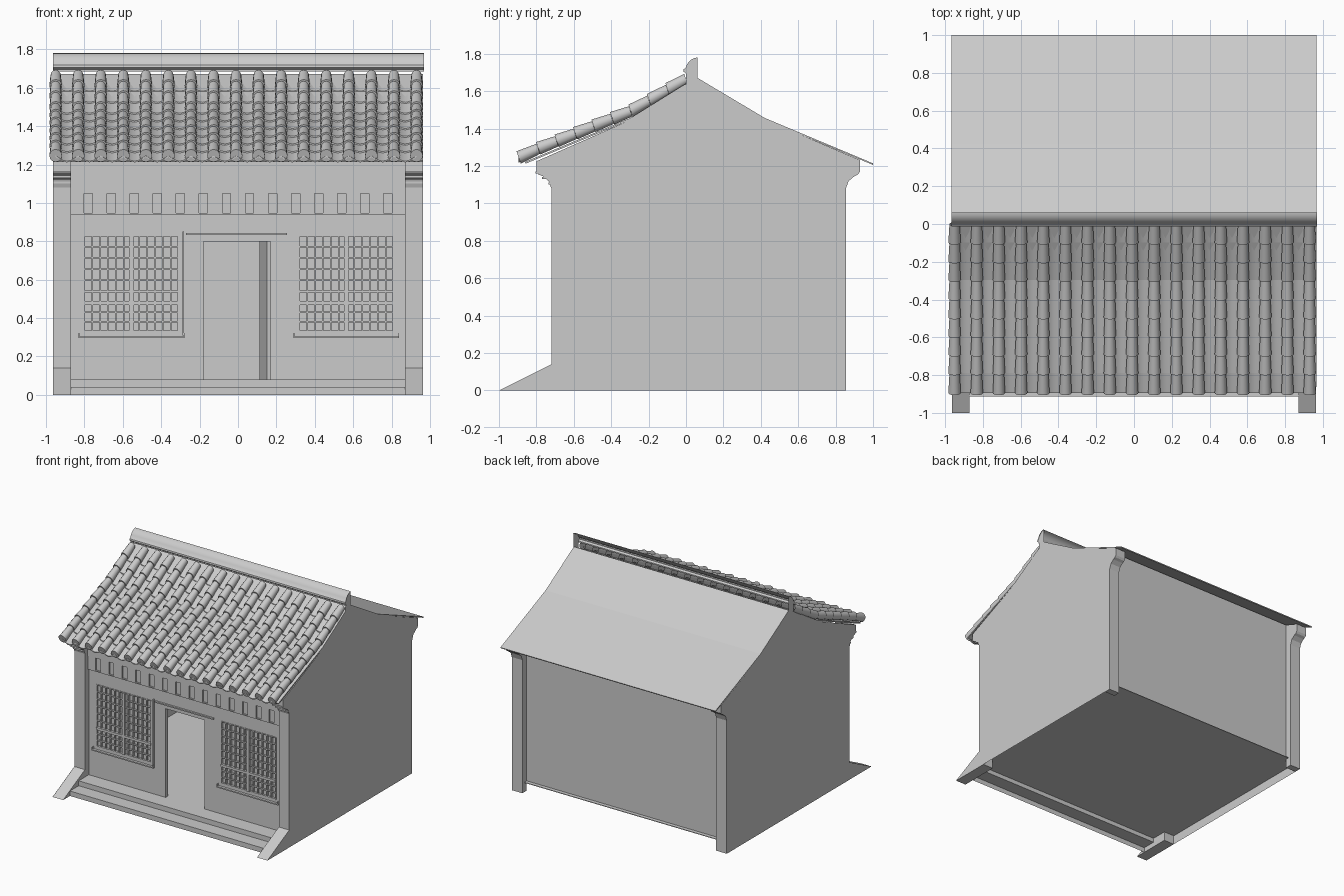
import bpy, bmesh, math
from mathutils import Vector

cube = bpy.data.objects.get("Cube")
if cube:
    bpy.data.objects.remove(cube, do_unlink=True)

grey = bpy.data.materials.new("plain_grey")
grey.use_nodes = True
colour = (0.6, 0.6, 0.6, 1)
grey.diffuse_color = colour
grey.node_tree.nodes["Principled BSDF"].inputs["Base Color"].default_value = colour

HALF = 0.965      # outer face of the gables
INNER = 0.87      # inner face of the piers
WALL_Y = -0.67    # front wall plane
BACK_Y = 0.80     # back wall plane
FLOOR = 0.08


def finish(name, bm, smooth=False, normals=True):
    bmesh.ops.remove_doubles(bm, verts=bm.verts, dist=1e-5)
    if normals:
        bmesh.ops.recalc_face_normals(bm, faces=bm.faces)
    mesh = bpy.data.meshes.new(name)
    bm.to_mesh(mesh)
    bm.free()
    mesh.materials.append(grey)
    ob = bpy.data.objects.new(name, mesh)
    bpy.context.collection.objects.link(ob)
    if smooth:
        bpy.ops.object.select_all(action='DESELECT')
        ob.select_set(True)
        bpy.context.view_layer.objects.active = ob
        bpy.ops.object.shade_smooth_by_angle(angle=math.radians(40))
    return ob


def add_box(bm, x0, x1, y0, y1, z0, z1):
    vs = bmesh.ops.create_cube(bm, size=1)["verts"]
    for v in vs:
        v.co = Vector((x0 if v.co.x < 0 else x1, y0 if v.co.y < 0 else y1,
                       z0 if v.co.z < 0 else z1))


def box(name, *bounds):
    bm = bmesh.new()
    add_box(bm, *bounds)
    return finish(name, bm)


def prism(name, outline, x0, x1):
    """Closed (y, z) outline extruded along x."""
    bm = bmesh.new()
    face = bm.faces.new([bm.verts.new((x0, y, z)) for y, z in outline])
    if x1 != x0:
        new = bmesh.ops.extrude_face_region(bm, geom=[face])["geom"]
        moved = [g for g in new if isinstance(g, bmesh.types.BMVert)]
        bmesh.ops.translate(bm, verts=moved, vec=(x1 - x0, 0, 0))
    return finish(name, bm)


def strip(name, path, x0, x1, thickness=0.0, smooth=False):
    """Open (y, z) path swept along x."""
    bm = bmesh.new()
    pairs = [(bm.verts.new((x0, y, z)), bm.verts.new((x1, y, z))) for y, z in path]
    for a, b in zip(pairs, pairs[1:]):
        bm.faces.new((a[0], a[1], b[1], b[0]))
    ob = finish(name, bm, smooth, normals=False)
    if thickness:
        mod = ob.modifiers.new("thickness", 'SOLIDIFY')
        mod.thickness = thickness
        mod.offset = 0
    return ob


# Gable walls with corbelled front and back piers
front_corbel = [(-0.72, 1.08), (-0.735, 1.12), (-0.765, 1.145), (-0.79, 1.155),
                (-0.80, 1.17), (-0.80, 1.225)]
back_corbel = [(0.855, 1.08), (0.87, 1.12), (0.9, 1.145), (0.92, 1.155),
               (0.93, 1.17), (0.93, 1.232)]
buttress = [(-1, 0), (-0.72, 0.14)]
gable = (buttress + front_corbel + [(-0.29, 1.45), (0, 1.63), (0.06, 1.665), (0.42, 1.45)]
         + back_corbel[::-1] + [(0.855, 0)])
front_pier = buttress + front_corbel + [(WALL_Y, 1.28), (WALL_Y, 0)]
back_pier = back_corbel + [(BACK_Y, 1.28), (BACK_Y, 0), (0.855, 0)]
for side, s in (("left", 1), ("right", -1)):
    prism(side + "_gable_wall", gable, s * HALF, s * HALF)
    prism(side + "_front_pier", front_pier, s * INNER, s * (HALF - 0.001))
    prism(side + "_back_pier", back_pier, s * INNER, s * (HALF - 0.001))
    # Moulding bands on the front corbel
    for k, z in enumerate((1.1, 1.13, 1.16)):
        y = -0.735 - 0.035 * k
        box(side + "_corbel_band", *sorted((s * INNER, s * HALF)), y, WALL_Y, z, z + 0.012)

# Floor, back wall and front steps
box("floor", -HALF, HALF, -0.8, 0.83, FLOOR - 0.005, FLOOR)
box("back_wall", -INNER, INNER, BACK_Y - 0.02, BACK_Y, FLOOR, 1.28)
strip("front_steps", [(-0.912, 0), (-0.912, 0.04), (-0.8, 0.04), (-0.8, FLOOR)], -INNER, INNER)

# Front wall with openings for the door and both windows
DOOR = (-0.18, 0.19, FLOOR, 0.80)
WINDOWS = {"right": (-0.80, -0.31, 0.33, 0.83), "left": (0.32, 0.81, 0.33, 0.83)}
holes = [DOOR] + list(WINDOWS.values())
xs = sorted({-INNER, INNER} | {h[i] for h in holes for i in (0, 1)})
zs = sorted({FLOOR, 1.26} | {h[i] for h in holes for i in (2, 3)})
bm = bmesh.new()
for x0, x1 in zip(xs, xs[1:]):
    for z0, z1 in zip(zs, zs[1:]):
        cx, cz = (x0 + x1) / 2, (z0 + z1) / 2
        if any(h[0] < cx < h[1] and h[2] < cz < h[3] for h in holes):
            continue
        bm.faces.new([bm.verts.new((x, WALL_Y, z))
                      for x, z in ((x0, z0), (x1, z0), (x1, z1), (x0, z1))])
wall = finish("front_wall", bm, normals=False)
thick = wall.modifiers.new("thickness", 'SOLIDIFY')
thick.thickness = 0.03
thick.offset = -1

# Lattice windows
BAR = 0.004
for side, (x0, x1, z0, z1) in WINDOWS.items():
    bm = bmesh.new()
    mid, rail = (x0 + x1) / 2, z0 + 0.15
    front, rear = WALL_Y - 0.004, WALL_Y + 0.012
    for i in range(13):
        x = x0 + (x1 - x0) * i / 12
        add_box(bm, x - BAR, x + BAR, front, rear, z0, z1)
    for low, high, rows in ((z0, rail, 3), (rail, z1, 6)):
        for i in range(rows + 1):
            z = low + (high - low) * i / rows
            add_box(bm, x0, x1, front, rear, z - BAR, z + BAR)
    add_box(bm, mid - 0.012, mid + 0.012, front - 0.006, rear, z0, z1)
    add_box(bm, x0, x1, front - 0.006, rear, rail - 0.012, rail + 0.008)
    finish(side + "_window_lattice", bm)
    box(side + "_window_backing", x0, x1, WALL_Y + 0.02, WALL_Y + 0.028, z0, z1)
    box(side + "_window_sill", x0 - 0.03, x1 + 0.03, WALL_Y - 0.02, WALL_Y, 0.295, 0.305)
    for x in (x0 - 0.03, x1 + 0.025):
        box(side + "_sill_end", x, x + 0.005, WALL_Y - 0.02, WALL_Y, 0.3, 0.322)
box("window_side_trim", -0.288, -0.282, WALL_Y - 0.015, WALL_Y, 0.31, 0.85)

# Door: right jamb, lintel lip and a leaf swung inwards
box("door_jamb", 0.17, 0.19, WALL_Y, WALL_Y + 0.05, FLOOR, 0.80)
box("door_lintel", -0.27, 0.255, WALL_Y - 0.015, WALL_Y, 0.832, 0.842)
leaf = box("door_leaf", -0.02, 0, 0, 0.2, FLOOR, 0.80)
leaf.location = (0.17, WALL_Y + 0.04, 0)
leaf.rotation_euler.z = math.radians(11)

# Frieze of raised panels between rails, with beams under the eave
box("eave_beam", -INNER, INNER, WALL_Y - 0.02, WALL_Y, 1.12, 1.25)
box("frieze_top_rail", -INNER, INNER, WALL_Y - 0.014, WALL_Y, 1.05, 1.12)
box("frieze_bottom_rail", -INNER, INNER, WALL_Y - 0.012, WALL_Y, 0.94, 0.948)
bm = bmesh.new()
for i in range(-7, 8):
    x = i * 0.12
    add_box(bm, max(x - 0.038, -INNER), min(x + 0.038, INNER),
            WALL_Y - 0.012, WALL_Y, 0.945, 1.05)
finish("frieze_panels", bm)

# Roof boards
strip("back_roof", [(0, 1.632), (0.06, 1.668), (0.42, 1.453), (1.0, 1.21)], -HALF, HALF, 0.008)
strip("front_roof_board", [(0, 1.635), (-0.29, 1.455), (-0.86, 1.217)], -HALF, HALF, 0.01)

# Ridge cap, open to the back, closed at its ends
ridge = [(0.062, 1.78), (0.045, 1.778), (0.022, 1.765), (0.006, 1.745), (-0.002, 1.725),
         (-0.012, 1.718), (-0.014, 1.705), (0, 1.695), (0, 1.685)]
strip("ridge_cap", ridge, -HALF, HALF + 0.005, smooth=True)
for s in (-1, 1):
    prism("ridge_end", ridge + [(0, 1.632), (0.062, 1.667)], s * HALF, s * HALF)

# Overlapping roof tiles: round cover tiles and hollow pan tiles
TILE_LINE = [(0, 1.665), (-0.29, 1.495), (-0.79, 1.292), (-0.895, 1.243)]
PITCH, ROWS, SIDES = 0.1175, 9, 12


def line_z(y):
    for (ya, za), (yb, zb) in zip(TILE_LINE, TILE_LINE[1:]):
        if y >= yb - 1e-6:
            return za + (zb - za) * (y - ya) / (yb - ya)


def sweep(bm, rings, closed):
    rings = [[bm.verts.new(p) for p in ring] for ring in rings]
    n = len(rings[0])
    for a, b in zip(rings, rings[1:]):
        for i in range(n if closed else n - 1):
            j = (i + 1) % n
            bm.faces.new((a[i], a[j], b[j], b[i]))
    return rings


covers, pans = bmesh.new(), bmesh.new()
row_y = [-0.79 * i / (ROWS - 1) for i in range(ROWS)] + [-0.895]
angles = [2 * math.pi * i / SIDES for i in range(SIDES)]
for col in range(-8, 9):
    cx = -0.01 + col * PITCH
    for top, bottom in zip(row_y, row_y[1:]):
        rings = []
        for y, r, lift in ((top, 0.027, 0), (bottom, 0.033, 0.003)):
            rings.append([(cx + r * math.cos(a), y + 0.35 * r * -math.sin(a),
                           line_z(y) + lift + r * math.sin(a)) for a in angles])
        rings = sweep(covers, rings, True)
        covers.faces.new(rings[1])
        if col < 8:
            rings = []
            for y, lift in ((top, 0), (bottom, 0.007)):
                rings.append([(cx + PITCH * t / 6, y,
                               line_z(y) + lift - 0.004 - 0.028 * math.sin(math.pi * t / 6))
                              for t in range(7)])
            rings.append([(x, y, z - 0.007) for x, y, z in rings[1]])
            sweep(pans, rings, False)
finish("cover_tiles", covers, smooth=True)
finish("pan_tiles", pans, smooth=True)
